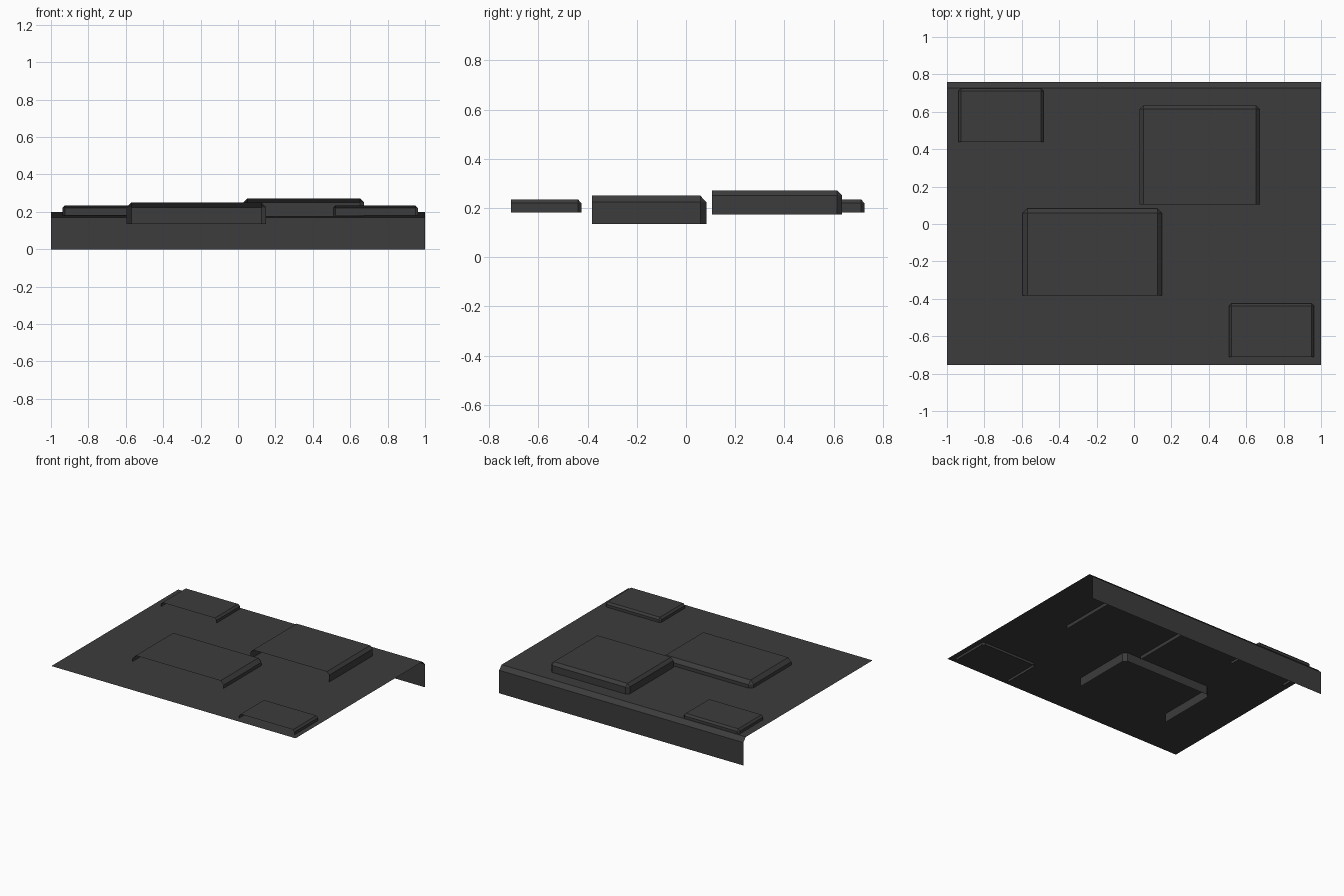
import bpy, bmesh

if "Cube" in bpy.data.objects:
    bpy.data.objects.remove(bpy.data.objects["Cube"])

# single dark grey material
mat = bpy.data.materials.new("dark grey")
mat.diffuse_color = (0.045, 0.045, 0.045, 1)
mat.use_nodes = True
mat.node_tree.nodes["Principled BSDF"].inputs["Base Color"].default_value = mat.diffuse_color


def finish(bm, name):
    bmesh.ops.remove_doubles(bm, verts=bm.verts, dist=1e-5)
    bm.normal_update()
    me = bpy.data.meshes.new(name)
    bm.to_mesh(me)
    bm.free()
    me.materials.append(mat)
    ob = bpy.data.objects.new(name, me)
    bpy.context.collection.objects.link(ob)
    return ob


def deck():
    # thin sheet with a chamfered lip hanging down at the back
    profile = [(-0.755, 0.2), (0.728, 0.2), (0.758, 0.17), (0.758, 0.0)]
    bm = bmesh.new()
    rows = [[bm.verts.new((x, y, z)) for x in (-1, 1)] for y, z in profile]
    for a, b in zip(rows, rows[1:]):
        bm.faces.new((a[0], a[1], b[1], b[0]))
    finish(bm, "deck_sheet")


def slab(name, x0, x1, yf, yb, z0, z1, b, bz):
    # raised shell: bevelled left, right and back, open front and bottom
    outer = [(x0, yf), (x0, yb - b), (x0 + b, yb),
             (x1 - b, yb), (x1, yb - b), (x1, yf)]
    l, r, k = x0 + b, x1 - b, yb - b
    bm = bmesh.new()
    low = [bm.verts.new((x, y, z0)) for x, y in outer]
    mid = [bm.verts.new((x, y, z1 - bz)) for x, y in outer]
    tl, bl, br, tr = [bm.verts.new((x, y, z1))
                      for x, y in ((l, yf), (l, k), (r, k), (r, yf))]
    top = [tl, bl, bl, br, br, tr]
    for i in range(5):
        bm.faces.new((low[i], mid[i], mid[i + 1], low[i + 1]))
        ring = [mid[i], top[i], top[i + 1], mid[i + 1]]
        bm.faces.new(list(dict.fromkeys(ring)))
    bm.faces.new((tl, tr, br, bl))
    finish(bm, name)


deck()
slab("slab_front_large", -0.595, 0.15, -0.382, 0.083, 0.135, 0.25, 0.025, 0.026)
slab("slab_back_large", 0.03, 0.673, 0.105, 0.634, 0.174, 0.272, 0.02, 0.021)
# two matching small slabs on opposite corners
for name, x, y in (("slab_small_left", -0.939, 0.438),
                   ("slab_small_right", 0.507, -0.712)):
    slab(name, x, x + 0.455, y, y + 0.287, 0.181, 0.234, 0.013, 0.014)
